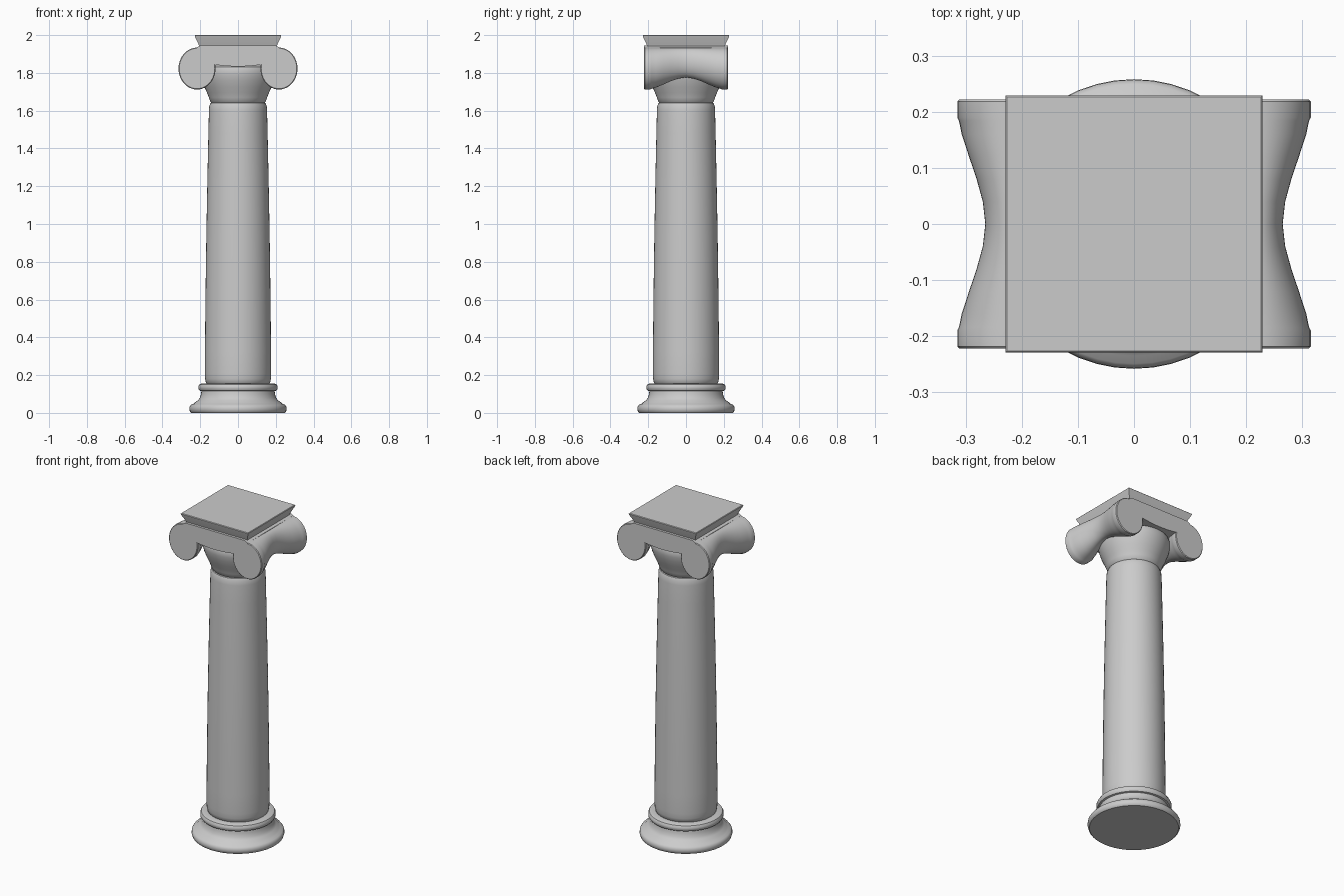
import bpy, bmesh, math

if "Cube" in bpy.data.objects:
    bpy.data.objects.remove(bpy.data.objects["Cube"])


def finish(name, bm, angle=35):
    bmesh.ops.recalc_face_normals(bm, faces=bm.faces)
    me = bpy.data.meshes.new(name)
    bm.to_mesh(me)
    bm.free()
    ob = bpy.data.objects.new(name, me)
    bpy.context.collection.objects.link(ob)
    bpy.ops.object.select_all(action='DESELECT')
    ob.select_set(True)
    bpy.context.view_layer.objects.active = ob
    bpy.ops.object.shade_smooth_by_angle(angle=math.radians(angle))
    return ob


def loft(name, rings, angle=35):
    """Skin a list of closed point rings and cap both ends."""
    bm = bmesh.new()
    vs = [[bm.verts.new(p) for p in ring] for ring in rings]
    n = len(vs[0])
    for a, b in zip(vs, vs[1:]):
        for i in range(n):
            j = (i + 1) % n
            bm.faces.new((a[i], a[j], b[j], b[i]))
    bm.faces.new(vs[0])
    bm.faces.new(vs[-1])
    return finish(name, bm, angle)


def lathe(name, profile, n=48):
    turn = [2 * math.pi * i / n for i in range(n)]
    return loft(name, [[(r * math.cos(t), r * math.sin(t), z) for t in turn]
                       for r, z in profile])


# Round moulded base: two tori with a hollow between
lathe("base", [(.248, 0), (.254, .005), (.258, .018), (.257, .032), (.249, .043),
               (.235, .048), (.228, .056), (.212, .066), (.202, .08), (.196, .1),
               (.194, .115), (.204, .118), (.21, .128), (.21, .14), (.204, .151),
               (.192, .156), (.16, .156)])

# Tapered shaft with slight swelling
lower, upper = .176, .154
shaft = [(.16, .15), (.17, .16), (.174, .18)]
for i in range(13):
    t = i / 12
    shaft.append((lower + (upper - lower) * t + .003 * math.sin(math.pi * t), .21 + 1.39 * t))
shaft += [(.152, 1.625), (.146, 1.64), (.138, 1.645)]
lathe("shaft", shaft)

# Flaring bowl below the scrolls
lathe("capital_bowl", [(.138, 1.64), (.147, 1.648), (.154, 1.67), (.164, 1.695),
                       (.178, 1.725), (.191, 1.76), (.199, 1.79), (.201, 1.815),
                       (.196, 1.832), (.18, 1.84)])

# Band joining the scrolls, with a sagging lower edge
edge = [(-.22, 1.847)] + [(x / 100, 1.834 + .013 * (x / 14) ** 2) for x in range(-14, 15, 4)]
edge += [(.14, 1.847), (.22, 1.847), (.22, 1.934), (.2, 1.945), (-.2, 1.945), (-.22, 1.934)]
loft("scroll_band", [[(x, y, z) for x, z in edge] for y in (-.222, .222)])

# Waisted side scrolls
stations = [(.222, 1, -.004), (.218, 1, 0), (.19, 1, 0), (.184, .94, 0), (.16, .84, 0),
            (.12, .58, 0), (.08, .31, 0), (.04, .09, 0)]
stations += [(0, 0, 0)] + [(-y, k, d) for y, k, d in reversed(stations)]
for side, label in ((-1, "left"), (1, "right")):
    rings = []
    for y, k, d in stations:
        rx = .048 + .05 * k + d
        rz = .078 + .033 * k + d
        cz = 1.854 - .031 * k
        rings.append([(side * (.217 + rx * math.cos(a)), y, cz + rz * math.sin(a))
                      for a in (2 * math.pi * i / 40 for i in range(40))])
    loft(label + "_scroll", rings)

# Square top slab, flaring upward
loft("abacus", [[(sx * h, sy * h, z) for sx, sy in ((-1, -1), (1, -1), (1, 1), (-1, 1))]
                for h, z in ((.206, 1.94), (.208, 1.95), (.228, 1.992), (.229, 1.997), (.226, 2.0))], 20)
